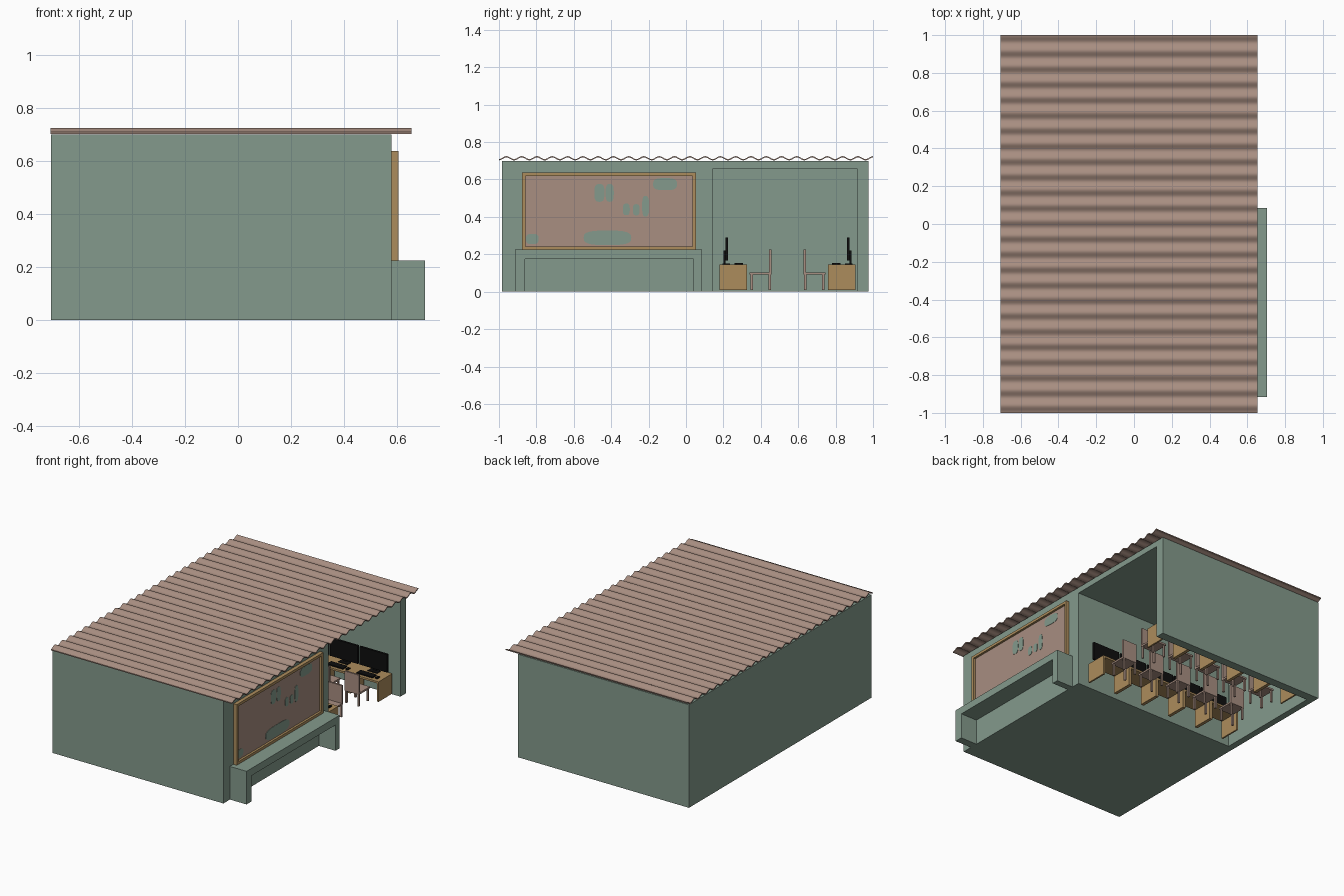
import bpy, bmesh, math

if "Cube" in bpy.data.objects:
    bpy.data.objects.remove(bpy.data.objects["Cube"])


def mat(name, r, g, b):
    lin = lambda c: ((c / 255 + 0.055) / 1.055) ** 2.4
    m = bpy.data.materials.new(name)
    m.diffuse_color = (lin(r), lin(g), lin(b), 1)
    m.use_nodes = True
    m.node_tree.nodes["Principled BSDF"].inputs["Base Color"].default_value = m.diffuse_color
    return m


GREEN = mat("sage green", 132, 154, 140)
BROWN = mat("dusty brown", 168, 142, 129)
TAN = mat("tan wood", 172, 140, 92)
BLACK = mat("black plastic", 14, 14, 14)


def finish(name, bm, m):
    bmesh.ops.recalc_face_normals(bm, faces=bm.faces)
    me = bpy.data.meshes.new(name)
    bm.to_mesh(me)
    bm.free()
    me.materials.append(m)
    ob = bpy.data.objects.new(name, me)
    bpy.context.collection.objects.link(ob)
    return ob


def boxes(name, m, *spans):
    """One object from boxes given as (x0, x1, y0, y1, z0, z1)."""
    bm = bmesh.new()
    for x0, x1, y0, y1, z0, z1 in spans:
        vs = bmesh.ops.create_cube(bm, size=1)["verts"]
        for v in vs:
            v.co.x = x1 if v.co.x > 0 else x0
            v.co.y = y1 if v.co.y > 0 else y0
            v.co.z = z1 if v.co.z > 0 else z0
    return finish(name, bm, m)


def extrude_x(name, m, outline, x0, x1):
    """Closed (y, z) outline pulled along x."""
    bm = bmesh.new()
    f = bm.faces.new([bm.verts.new((x0, y, z)) for y, z in outline])
    ext = bmesh.ops.extrude_face_region(bm, geom=[f])["geom"]
    for v in ext:
        if isinstance(v, bmesh.types.BMVert):
            v.co.x = x1
    return finish(name, bm, m)


# Building: closed half, open computer room, back wall and ceiling
X0, XB, X1 = -0.705, -0.66, 0.58
boxes("closed_half", GREEN, (XB, X1, -0.985, 0.145, 0, 0.70))
boxes("back_wall", GREEN, (X0, XB, -0.985, 0.975, 0, 0.70))
boxes("side_wall", GREEN, (XB, X1, 0.915, 0.975, 0, 0.70))
boxes("ceiling", GREEN, (XB, X1, 0.145, 0.915, 0.66, 0.70))

# Corrugated roof sheet
N, PERIOD, THICK = 240, 0.0817, 0.007
ys = [-1 + 2 * i / N for i in range(N + 1)]
wave = [(y, 0.709 + 0.008 * (1 + math.cos(2 * math.pi * (y + 0.96) / PERIOD)))
        for y in ys]
bm = bmesh.new()
rows = []
for y, z in wave:
    rows.append([bm.verts.new((x, y, zz)) for x, zz in
                 ((X0 - 0.002, z), (0.655, z), (0.655, z - THICK), (X0 - 0.002, z - THICK))])
for a, b in zip(rows, rows[1:]):
    for k in range(4):
        bm.faces.new((a[k], a[(k + 1) % 4], b[(k + 1) % 4], b[k]))
bm.faces.new(rows[0])
bm.faces.new(rows[-1])
roof = finish("corrugated_roof", bm, BROWN)
bpy.context.view_layer.objects.active = roof
roof.select_set(True)
bpy.ops.object.shade_smooth_by_angle(angle=math.radians(50))
roof.select_set(False)

# Display window: frame, panel and flat painted patches
Y0, Y1, Z0, Z1, W = -0.877, 0.053, 0.225, 0.637, 0.018
boxes("window_frame", TAN,
      (X1, 0.605, Y0, Y1, Z0, Z0 + W), (X1, 0.605, Y0, Y1, Z1 - W, Z1),
      (X1, 0.605, Y0, Y0 + W, Z0 + W, Z1 - W), (X1, 0.605, Y1 - W, Y1, Z0 + W, Z1 - W))
boxes("window_panel", BROWN, (X1, 0.59, Y0 + W, Y1 - W, Z0 + W, Z1 - W))
patches = [(-0.463, 0.528, 0.054, 0.095), (-0.408, 0.528, 0.044, 0.095),
           (-0.112, 0.575, 0.128, 0.065), (-0.319, 0.44, 0.037, 0.062),
           (-0.266, 0.438, 0.037, 0.06), (-0.216, 0.457, 0.037, 0.11),
           (-0.42, 0.288, 0.255, 0.078), (-0.822, 0.282, 0.068, 0.055)]
for i, (cy, cz, w, h) in enumerate(patches):
    pts = []
    for k in range(24):
        c, s = math.cos(math.tau * k / 24), math.sin(math.tau * k / 24)
        pts.append((cy + w / 2 * math.copysign(abs(c) ** 0.65, c),
                    cz + h / 2 * math.copysign(abs(s) ** 0.65, s)))
    extrude_x(f"window_patch_{i + 1}", GREEN, pts, 0.589, 0.592)

# Counter outside, below the window
extrude_x("outside_counter", GREEN,
          [(-0.915, 0), (-0.86, 0), (-0.86, 0.175), (0.04, 0.175), (0.04, 0),
           (0.085, 0), (0.085, 0.225), (-0.915, 0.225)], X1, 0.705)


# Workstations: two facing rows of five
def station(tag, cx, wall, d):
    """Desk starts at y = wall and the chair lies in direction d."""
    def part(name, m, *spans):
        out = []
        for x0, x1, a, b, z0, z1 in spans:
            p, q = sorted((wall + d * a, wall + d * b))
            out.append((cx + x0, cx + x1, p, q, z0, z1))
        boxes(f"{name}_{tag}", m, *out)
    part("desk", TAN, (-0.111, 0.111, 0, 0.147, 0.133, 0.146),
         (-0.111, -0.100, 0, 0.147, 0.01, 0.133), (0.100, 0.111, 0, 0.147, 0.01, 0.133))
    part("monitor", BLACK, (-0.104, 0.104, 0.03, 0.045, 0.168, 0.29),
         (-0.012, 0.012, 0.02, 0.03, 0.15, 0.22), (-0.035, 0.035, 0.015, 0.055, 0.146, 0.151))
    part("keyboard", BLACK, (-0.07, 0.05, 0.08, 0.125, 0.146, 0.154))
    part("mouse", BLACK, (0.065, 0.082, 0.09, 0.118, 0.146, 0.154))
    legs = [(x, x + 0.012, y, y + 0.012, 0.01, 0.092)
            for x in (-0.052, 0.040) for y in (0.165, 0.262)]
    part("chair", BROWN, (-0.055, 0.055, 0.16, 0.276, 0.092, 0.104),
         (-0.055, 0.055, 0.264, 0.276, 0.104, 0.225), *legs)


for i in range(5):
    cx = 0.415 - 0.222 * i
    station(f"left_{i + 1}", cx, 0.18, 1)
    station(f"right_{i + 1}", cx, 0.905, -1)
